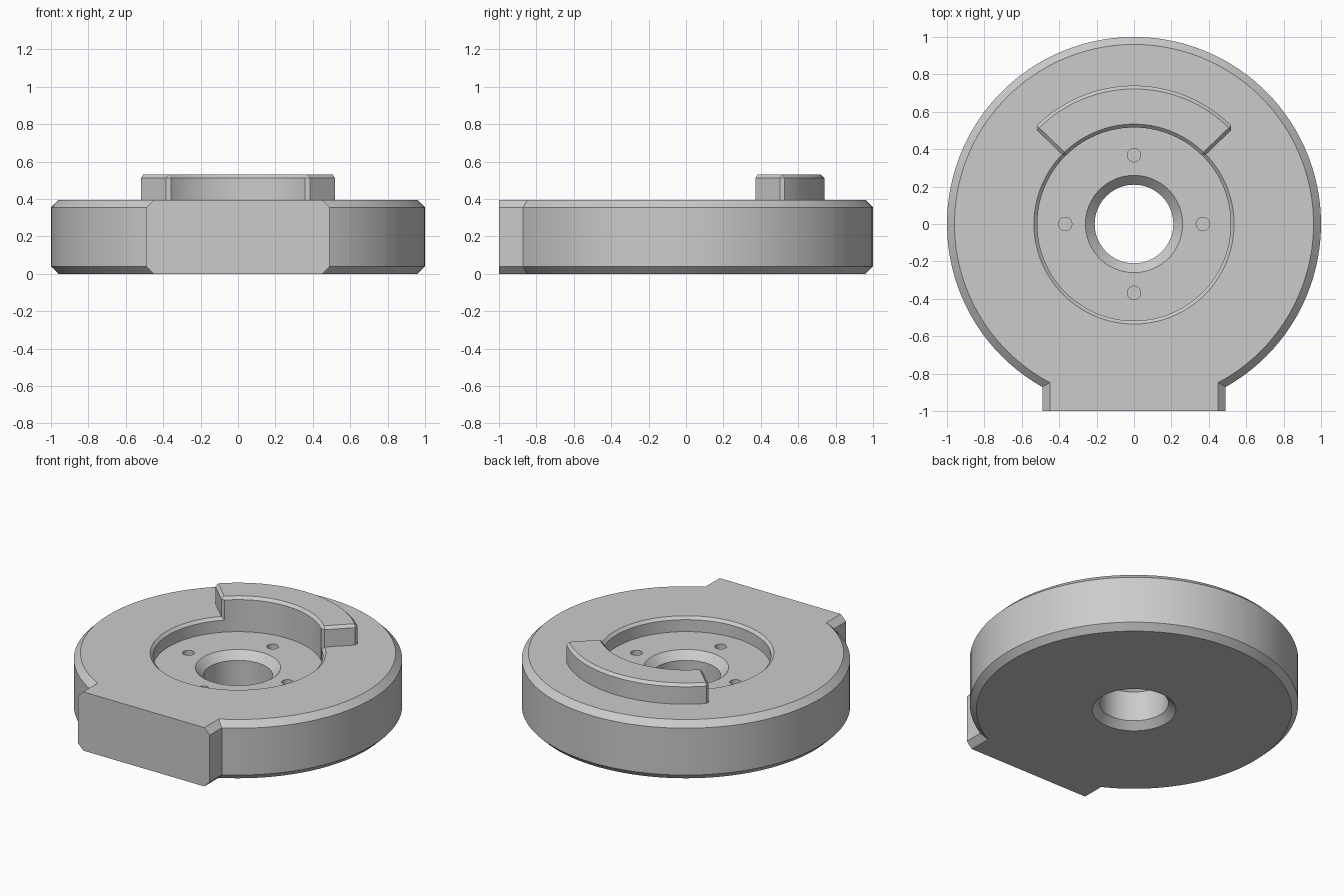
import bpy
import bmesh
from math import sin, cos, asin, pi, radians, tau

cube = bpy.data.objects.get("Cube")
if cube:
    bpy.data.objects.remove(cube)

TOP = 0.395
FLOOR = 0.297

grey = bpy.data.materials.new("plain_grey")
grey.use_nodes = True
colour = (0.6, 0.6, 0.6, 1)
grey.diffuse_color = colour
grey.node_tree.nodes["Principled BSDF"].inputs["Base Color"].default_value = colour


def loft(name, rings, wrap=False):
    """Bridge equal-length closed rings; cap the ends, or join them if wrap."""
    bm = bmesh.new()
    loops = [[bm.verts.new(p) for p in ring] for ring in rings]
    n = len(loops[0])
    pairs = list(zip(loops, loops[1:]))
    if wrap:
        pairs.append((loops[-1], loops[0]))
    for a, b in pairs:
        for i in range(n):
            j = (i + 1) % n
            bm.faces.new((a[i], a[j], b[j], b[i]))
    if not wrap:
        bm.faces.new(loops[0])
        bm.faces.new(loops[-1])
    bmesh.ops.recalc_face_normals(bm, faces=bm.faces)
    mesh = bpy.data.meshes.new(name)
    bm.to_mesh(mesh)
    bm.free()
    mesh.materials.append(grey)
    obj = bpy.data.objects.new(name, mesh)
    bpy.context.collection.objects.link(obj)
    return obj


def circle(r, z, x=0, y=0, n=96):
    return [(x + r * cos(tau * i / n), y + r * sin(tau * i / n), z) for i in range(n)]


def plate_outline(r, half_tab, z, n=96):
    """Round plate with a square tab reaching the front."""
    gap = asin(half_tab / r)
    start, sweep = -pi / 2 + gap, tau - 2 * gap
    pts = [(r * cos(start + sweep * i / n), r * sin(start + sweep * i / n), z)
           for i in range(n + 1)]
    return pts + [(-half_tab, -1, z), (half_tab, -1, z)]


def apply_modifiers(obj):
    bpy.ops.object.select_all(action="DESELECT")
    obj.select_set(True)
    bpy.context.view_layer.objects.active = obj
    for mod in list(obj.modifiers):
        bpy.ops.object.modifier_apply(modifier=mod.name)
    bpy.ops.object.shade_smooth_by_angle(angle=radians(25))


# Chamfered plate with front tab
plate = loft("base_plate", [
    plate_outline(0.96, 0.45, 0), plate_outline(1, 0.49, 0.04),
    plate_outline(1, 0.49, TOP - 0.04), plate_outline(0.96, 0.45, TOP)])

# Stepped bore and pocket, chamfered at each mouth
bore_profile = [(0.305, -0.05), (0.21, 0.045), (0.21, FLOOR - 0.05), (0.26, FLOOR),
                (0.517, FLOOR), (0.517, TOP - 0.018), (0.555, TOP + 0.02)]
cutters = [loft("bore_cutter", [circle(r, z) for r, z in bore_profile])]

# Four blind pin holes in the pocket floor
for k in range(4):
    x, y = 0.368 * cos(k * pi / 2), 0.368 * sin(k * pi / 2)
    cutters.append(loft("pin_hole_cutter", [
        circle(0.036, z, x, y, 24) for z in (FLOOR - 0.1, FLOOR + 0.04)]))

for cutter in cutters:
    mod = plate.modifiers.new("cut", "BOOLEAN")
    mod.operation = "DIFFERENCE"
    mod.solver = "EXACT"
    mod.object = cutter
apply_modifiers(plate)
for cutter in cutters:
    bpy.data.objects.remove(cutter)

# Raised curved rib behind the pocket, rooted inside the plate
section = [(0.516, FLOOR - 0.04), (0.74, FLOOR - 0.04), (0.74, 0.53), (0.516, 0.53)]
steps = 32
rings = []
for i in range(steps + 1):
    a = radians(44 + 92 * i / steps)
    rings.append([(r * cos(a), r * sin(a), z) for r, z in section])
rib = loft("curved_rib", rings)
bevel = rib.modifiers.new("chamfer", "BEVEL")
bevel.width = 0.018
bevel.segments = 1
bevel.limit_method = "ANGLE"
bevel.angle_limit = radians(40)
apply_modifiers(rib)
